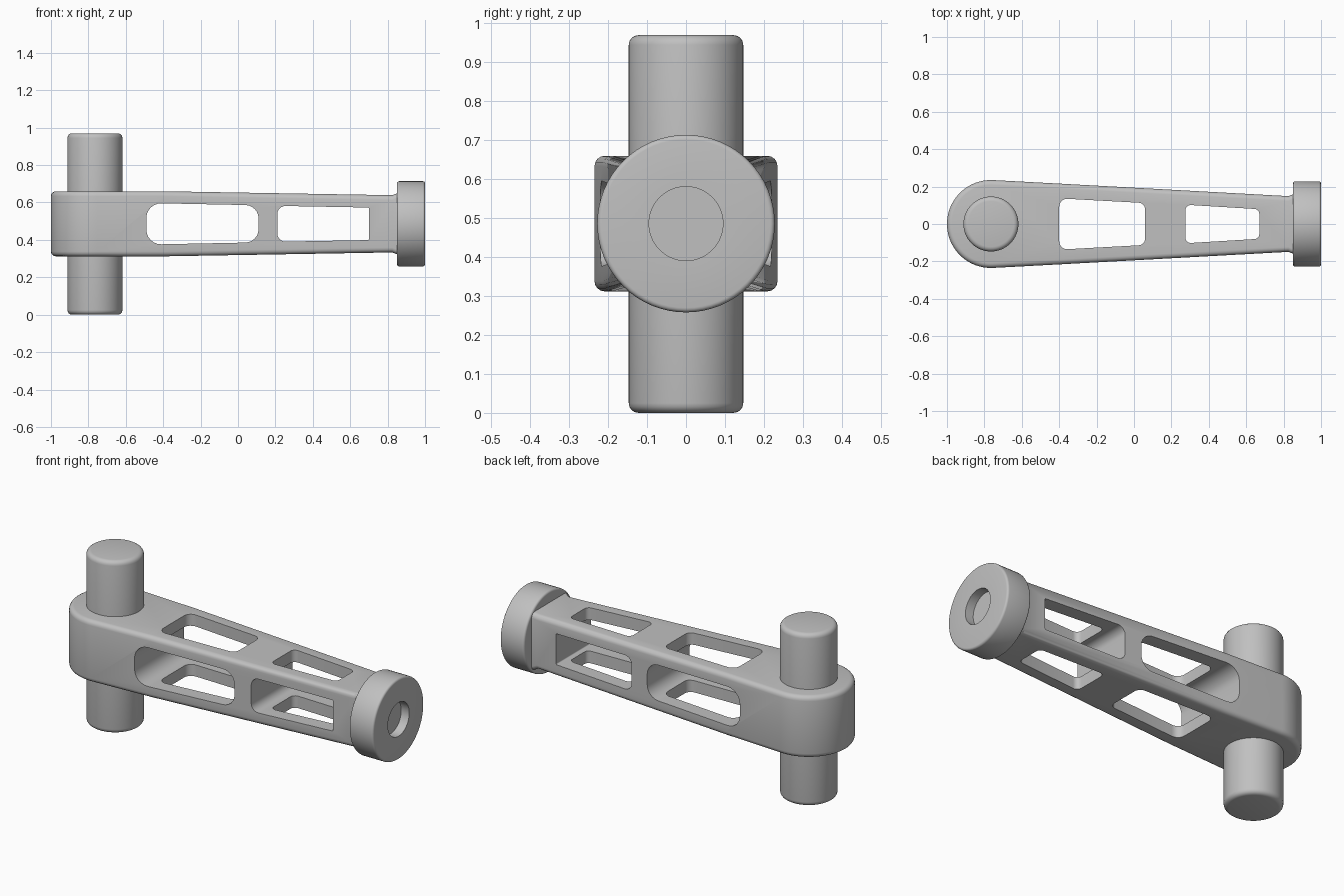
import bpy, bmesh, math
from mathutils import Matrix, Vector

if "Cube" in bpy.data.objects:
    bpy.data.objects.remove(bpy.data.objects["Cube"])

MID_Z = 0.486     # height of the arm axis
HEAD_X = -0.765   # post axis

grey = bpy.data.materials.new("plain grey")
grey.use_nodes = True
GREY = (0.53, 0.53, 0.53, 1)
grey.diffuse_color = GREY
grey.node_tree.nodes["Principled BSDF"].inputs["Base Color"].default_value = GREY


def make_object(name, bm):
    bmesh.ops.recalc_face_normals(bm, faces=bm.faces)
    mesh = bpy.data.meshes.new(name)
    bm.to_mesh(mesh)
    bm.free()
    mesh.materials.append(grey)
    obj = bpy.data.objects.new(name, mesh)
    bpy.context.collection.objects.link(obj)
    return obj


def activate(obj):
    bpy.ops.object.select_all(action='DESELECT')
    obj.select_set(True)
    bpy.context.view_layer.objects.active = obj


def smooth(obj):
    activate(obj)
    bpy.ops.object.shade_smooth_by_angle(angle=math.radians(30))


def round_corner(r, z, radius, up):
    """Quarter arc of (radius, height) points around an outer rim."""
    arc = [(r - radius + radius * math.cos(a), z + up * radius * (math.sin(a) - 1))
           for a in (i * math.pi / 8 for i in range(5))]
    return arc if up > 0 else arc[::-1]


def lathe(name, profile, matrix):
    """Spin a profile that starts and ends on the axis."""
    bm = bmesh.new()
    verts = [bm.verts.new((r, 0, z)) for r, z in profile]
    edges = [bm.edges.new(pair) for pair in zip(verts, verts[1:])]
    bmesh.ops.spin(bm, geom=verts + edges, cent=(0, 0, 0), axis=(0, 0, 1),
                   angle=math.tau, steps=64)
    bmesh.ops.remove_doubles(bm, verts=bm.verts, dist=1e-5)
    bmesh.ops.transform(bm, matrix=matrix, verts=bm.verts)
    obj = make_object(name, bm)
    smooth(obj)
    return obj


# Vertical post through the wide end
lathe("post", [(0, 0), *round_corner(0.147, 0, 0.025, -1),
               *round_corner(0.147, 0.97, 0.025, 1), (0, 0.97)],
      Matrix.Translation((HEAD_X, 0, 0)))

# End disc with a shallow blind bore
lathe("end_disc", [(0, 0), *round_corner(0.228, 0, 0.012, -1),
                   *round_corner(0.228, 0.15, 0.012, 1),
                   (0.095, 0.15), (0.095, 0.1), (0, 0.1)],
      Matrix.Translation((0.85, 0, MID_Z)) @ Matrix.Rotation(math.pi / 2, 4, 'Y'))

# Tapered arm: round head, then stations of (x, half width, half height)
bm = bmesh.new()
STATIONS = [(-0.4, 0.216, 0.174), (0.825, 0.149, 0.153),
            (0.85, 0.159, 0.163), (0.9, 0.159, 0.163)]
HEAD_R = 0.235
head = []
for i in range(41):
    a = math.radians(87 + 186 * i / 40)
    head.append((HEAD_X + HEAD_R * math.cos(a), HEAD_R * math.sin(a)))


def pair(x, y, h):
    return [bm.verts.new((x, y, MID_Z + s * h)) for s in (-1, 1)]


ring = [pair(x, y, 0.174) for x, y in head]
left = [pair(x, w, h) for x, w, h in STATIONS]
right = [pair(x, -w, h) for x, w, h in STATIONS]
wall = left[::-1] + ring + right
for a, b in zip(wall, wall[1:] + wall[:1]):
    bm.faces.new((a[0], b[0], b[1], a[1]))
for s in (0, 1):
    bm.faces.new([v[s] for v in [left[0]] + ring + [right[0]]])
    for i in range(len(STATIONS) - 1):
        bm.faces.new((left[i][s], right[i][s], right[i + 1][s], left[i + 1][s]))
arm = make_object("tapered_arm", bm)

bevel = arm.modifiers.new("edge rounding", 'BEVEL')
bevel.width = 0.026
bevel.segments = 4
bevel.limit_method = 'ANGLE'
bevel.angle_limit = math.radians(35)


def window(name, x0, x1, half0, half1, radius0, radius1, through):
    """Cut a tapered, round-cornered window along 'Y' or 'Z'."""
    bm = bmesh.new()

    def place(x, side, depth):
        return (x, depth, MID_Z + side) if through == 'Y' else (x, side, MID_Z + depth)

    outline = [(x0, -half0), (x1, -half1), (x1, half1), (x0, half0)]
    low, high = ([bm.verts.new(place(x, s, d)) for x, s in outline] for d in (-0.5, 0.5))
    bm.faces.new(low)
    bm.faces.new(high)
    for i in range(4):
        j = (i + 1) % 4
        bm.faces.new((low[i], low[j], high[j], high[i]))
    for x, radius in ((x0, radius0), (x1, radius1)):
        corners = [e for e in bm.edges
                   if all(abs(v.co.x - x) < 1e-4 for v in e.verts)
                   and abs((e.verts[0].co - e.verts[1].co).length - 1) < 1e-4]
        bmesh.ops.bevel(bm, geom=corners, offset=radius, segments=6,
                        profile=0.5, affect='EDGES')
    cutter = make_object(name, bm)
    cutter.hide_render = True
    cut = arm.modifiers.new(name, 'BOOLEAN')
    cut.operation = 'DIFFERENCE'
    cut.solver = 'EXACT'
    cut.object = cutter
    return cutter


# Two windows through the sides and two through top and bottom
cutters = [
    window("side_window_wide", -0.49, 0.11, 0.111, 0.099, 0.08, 0.07, 'Y'),
    window("side_window_narrow", 0.21, 0.70, 0.096, 0.087, 0.045, 0.006, 'Y'),
    window("top_window_wide", -0.40, 0.06, 0.137, 0.112, 0.045, 0.035, 'Z'),
    window("top_window_narrow", 0.275, 0.67, 0.103, 0.079, 0.03, 0.025, 'Z'),
]
activate(arm)
for modifier in list(arm.modifiers):
    bpy.ops.object.modifier_apply(modifier=modifier.name)
for cutter in cutters:
    bpy.data.objects.remove(cutter)
smooth(arm)
